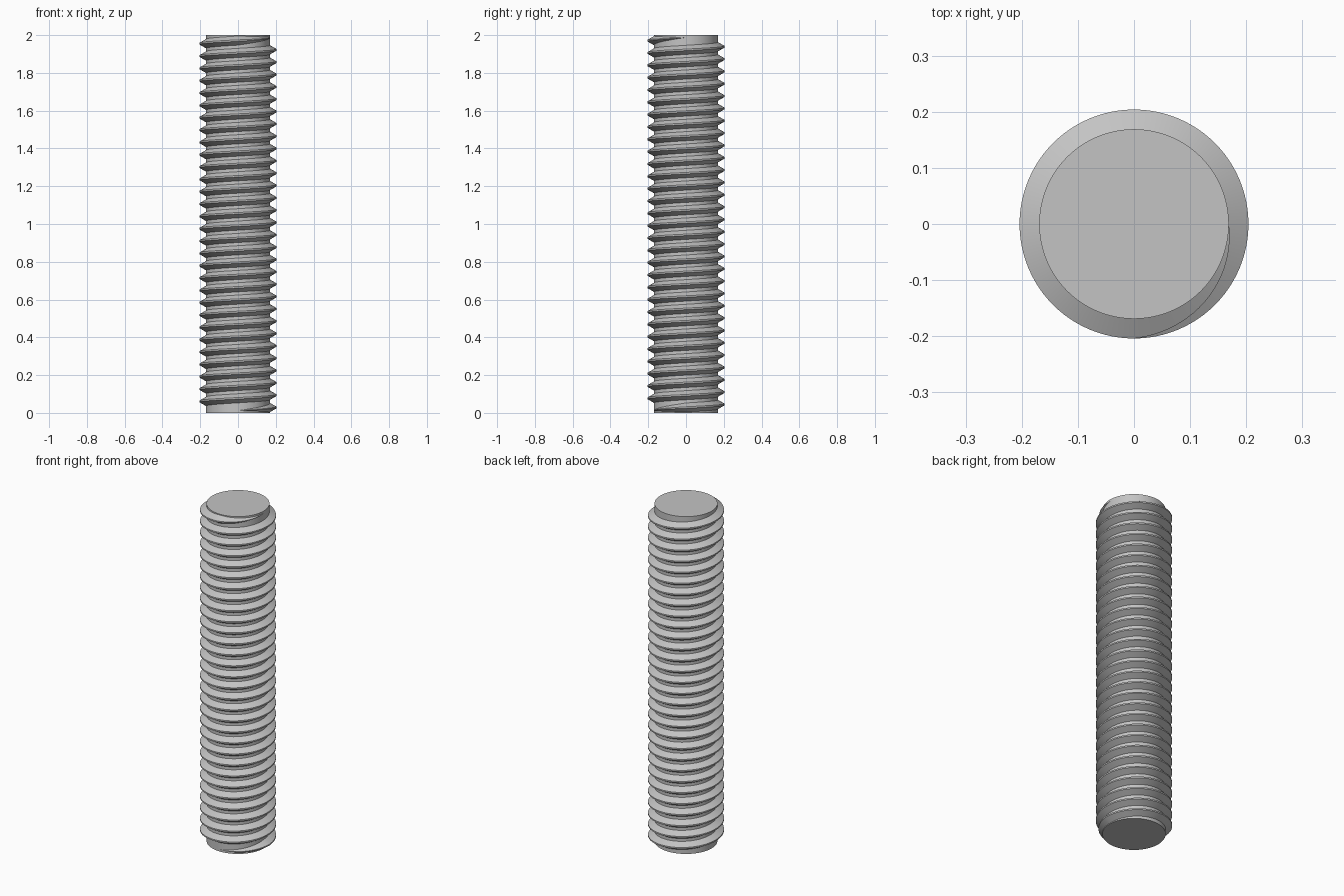
import bpy
import bmesh
from math import cos, sin, pi

if "Cube" in bpy.data.objects:
    bpy.data.objects.remove(bpy.data.objects["Cube"], do_unlink=True)

LENGTH = 2.0
CREST = 0.204            # outer radius
ROOT = 0.169             # core radius
SEGS = 96                # sides per turn
PITCH = 0.0653
TURNS = 30.25
START_Z = 0.012
CREST_HALF = PITCH / 16  # half width of the flat crest
ROOT_HALF = PITCH * 3 / 8

steel = bpy.data.materials.new("plain_grey_steel")
steel.use_nodes = True
grey = (0.55, 0.55, 0.55, 1.0)
steel.diffuse_color = grey
steel.node_tree.nodes["Principled BSDF"].inputs["Base Color"].default_value = grey


def finish(bm, name):
    """Turn the bmesh into a smooth-shaded object with sharp edges kept."""
    bmesh.ops.recalc_face_normals(bm, faces=bm.faces)
    mesh = bpy.data.meshes.new(name)
    bm.to_mesh(mesh)
    bm.free()
    mesh.materials.append(steel)
    obj = bpy.data.objects.new(name, mesh)
    bpy.context.collection.objects.link(obj)
    bpy.ops.object.select_all(action='DESELECT')
    obj.select_set(True)
    bpy.context.view_layer.objects.active = obj
    bpy.ops.object.shade_smooth_by_angle(angle=pi / 6)
    return obj


# Solid core with flat ends
bm = bmesh.new()
rings = [[bm.verts.new((ROOT * cos(2 * pi * i / SEGS), ROOT * sin(2 * pi * i / SEGS), z))
          for i in range(SEGS)] for z in (0, LENGTH)]
for ring in rings:
    bm.faces.new(ring)
for i in range(SEGS):
    j = (i + 1) % SEGS
    bm.faces.new((rings[0][i], rings[0][j], rings[1][j], rings[1][i]))
finish(bm, "rod_core")

# Helical ridge, fading in and out over a quarter turn at each end
bm = bmesh.new()
steps = int(TURNS * SEGS)
previous = None
for i in range(steps + 1):
    turn = i / SEGS
    angle = 2 * pi * turn - pi / 2
    fade = max(0.01, min(1, turn * 4, (TURNS - turn) * 4))
    centre = START_Z + PITCH * turn
    tip = ROOT + (CREST - ROOT) * fade
    inner = ROOT - 0.0005
    profile = ((inner, -ROOT_HALF), (tip, -CREST_HALF), (tip, CREST_HALF), (inner, ROOT_HALF))
    section = [bm.verts.new((r * cos(angle), r * sin(angle), centre + dz * fade))
               for r, dz in profile]
    if previous:
        for k in range(4):
            n = (k + 1) % 4
            bm.faces.new((previous[k], previous[n], section[n], section[k]))
    else:
        bm.faces.new(section)
    previous = section
bm.faces.new(previous)
finish(bm, "screw_thread")
